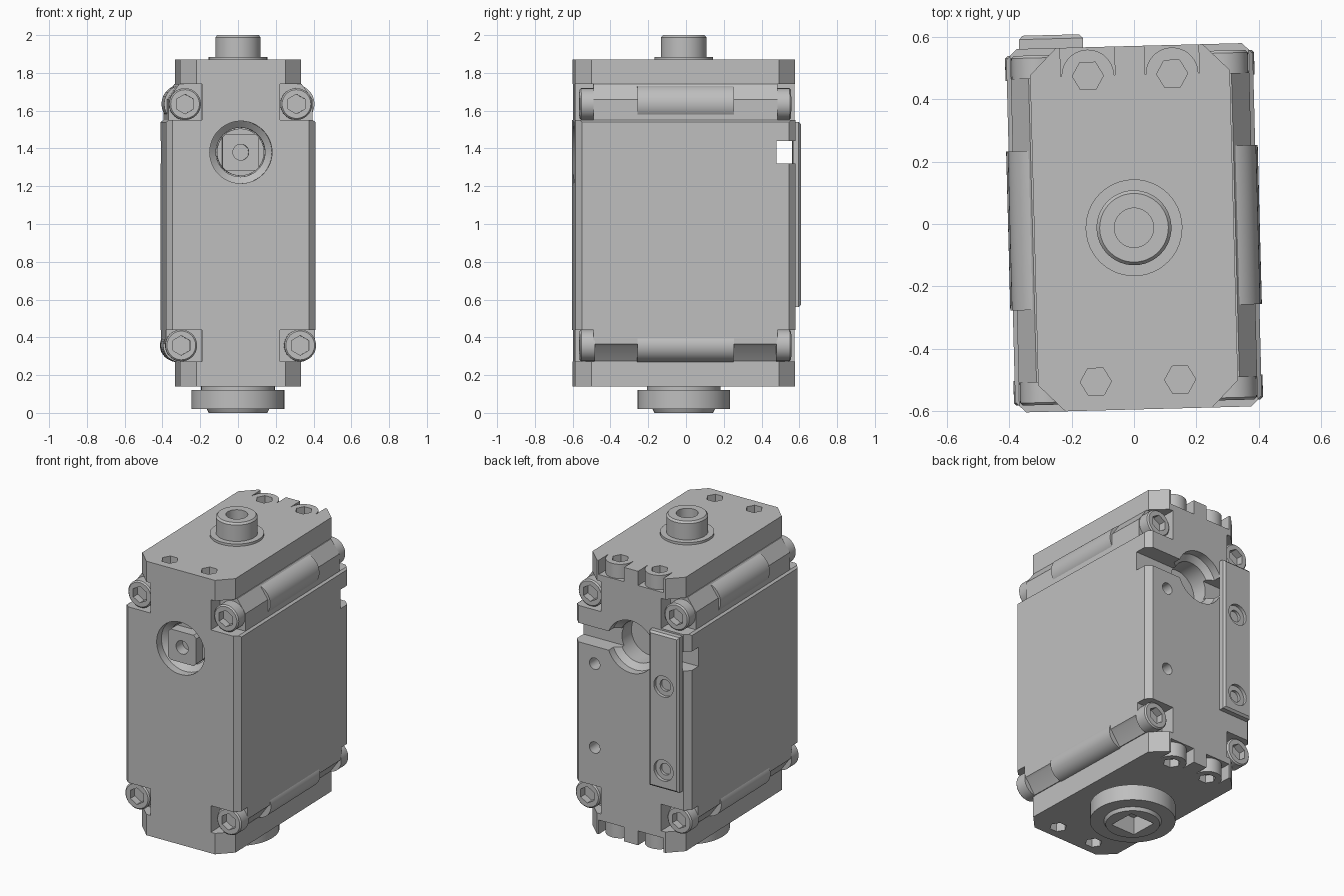
import bpy, bmesh, math
from mathutils import Matrix, Vector

if "Cube" in bpy.data.objects:
    bpy.data.objects.remove(bpy.data.objects["Cube"], do_unlink=True)

metal = bpy.data.materials.new("grey_metal")
metal.use_nodes = True
GREY = (0.52, 0.52, 0.52, 1)
metal.diffuse_color = GREY
metal.node_tree.nodes["Principled BSDF"].inputs["Base Color"].default_value = GREY

parts = []
AXES = {"z": Matrix(), "y": Matrix.Rotation(-math.pi / 2, 4, "X")}


def finish(name, bm, keep=True):
    bmesh.ops.recalc_face_normals(bm, faces=bm.faces)
    mesh = bpy.data.meshes.new(name)
    bm.to_mesh(mesh)
    bm.free()
    mesh.materials.append(metal)
    ob = bpy.data.objects.new(name, mesh)
    bpy.context.collection.objects.link(ob)
    if keep:
        parts.append(ob)
    return ob


def prism(name, pts, axis, a, b, keep=True):
    """Extrude a 2D outline from a to b: (x, y) along z, or (x, z) along y."""
    bm = bmesh.new()
    place = (lambda p, h: (p[0], p[1], h)) if axis == "z" else (lambda p, h: (p[0], h, p[1]))
    low = [bm.verts.new(place(p, a)) for p in pts]
    high = [bm.verts.new(place(p, b)) for p in pts]
    bm.faces.new(low)
    bm.faces.new(high)
    for i in range(len(pts)):
        j = (i + 1) % len(pts)
        bm.faces.new((low[i], low[j], high[j], high[i]))
    return finish(name, bm, keep)


def box(name, x, y, z, keep=True):
    return prism(name, [(x[0], y[0]), (x[1], y[0]), (x[1], y[1]), (x[0], y[1])], "z", *z, keep)


def ngon(c, r, n, turn=0.0):
    return [(c[0] + r * math.cos(2 * math.pi * i / n + turn),
             c[1] + r * math.sin(2 * math.pi * i / n + turn)) for i in range(n)]


def lathe(name, profile, center, axis="z", keep=True, n=48):
    """Solid of revolution from (radius, height) points, capped at both ends."""
    bm = bmesh.new()
    rings = [[bm.verts.new((x, y, h)) for x, y in ngon((0, 0), r, n)] for r, h in profile]
    bm.faces.new(rings[0])
    bm.faces.new(rings[-1])
    for p, q in zip(rings, rings[1:]):
        for i in range(n):
            j = (i + 1) % n
            bm.faces.new((p[i], p[j], q[j], q[i]))
    bm.transform(Matrix.Translation(center) @ AXES[axis])
    return finish(name, bm, keep)


def rod(name, r, a, b, center, axis="z", keep=True):
    return lathe(name, [(r, a), (r, b)], center, axis, keep)


def boolean(ob, other, op="DIFFERENCE"):
    mod = ob.modifiers.new("cut", "BOOLEAN")
    mod.operation, mod.solver, mod.object = op, "EXACT", other
    bpy.context.view_layer.objects.active = ob
    bpy.ops.object.modifier_apply(modifier=mod.name)
    bpy.data.objects.remove(other, do_unlink=True)


def chamfered(w, d, c):
    return [(-w + c, -d), (w - c, -d), (w, -d + c), (w, d - c),
            (w - c, d), (-w + c, d), (-w, d - c), (-w, -d + c)]


D = 0.582                     # half depth of the housing
BORE = 1.38                   # height of the cross bore
SCREWS = [(0.295, 1.635, 1.55, 1.74), (0.315, 0.357, 0.272, 0.44)]

# housing: narrow core with end plates, united with the wide middle
housing = prism("housing", chamfered(0.32, D, 0.085), "z", 0.14, 1.87)
half = [(0.325, 0.275), (0.382, 0.355), (0.395, 0.365), (0.395, 1.54), (0.382, 1.55),
        (0.382, 1.66), (0.325, 1.74)]
middle = prism("middle", half + [(-x, z) for x, z in reversed(half)], "y", -D, D, False)
trim = prism("trim", chamfered(0.41, D + 0.001, 0.05), "z", 0, 2, False)
boolean(middle, trim, "INTERSECT")
boolean(housing, middle, "UNION")

# corner notches for the side screws
for s in (-1, 1):
    for e in (-1, 1):
        for x, z, z0, z1 in SCREWS:
            xs = sorted((s * 0.207, s * 0.5))
            ys = sorted((e * 0.487, e * 0.7))
            boolean(housing, box("notch", xs, ys, (z0, z1), False))

# open pockets at the back for the end plate screws, plain sockets at the front
for s in (-1, 1):
    for z0, z1 in ((1.78, 1.9), (0.1, 0.23)):
        c = (s * 0.135, 0.49)
        boolean(housing, box("pocket", (c[0] - 0.087, c[0] + 0.087), (0.49, 0.7), (z0, z1), False))
        boolean(housing, prism("socket", ngon((c[0], -0.49), 0.05, 6), "z", z0 + 0.03, z1 - 0.03 if z0 < 1 else z1, False))
        boolean(housing, prism("socket", ngon(c, 0.05, 6), "z", z0 + 0.03, z1, False))
        top = 1.87 if z0 > 1 else 0.23
        base = 1.77 if z0 > 1 else 0.14
        if z0 < 1:
            top = 0.24
        head = rod("end_screw_head", 0.084, base, top, (c[0], c[1], 0))
        sock = (1.82, 1.95) if z0 > 1 else (0.05, 0.19)
        boolean(head, prism("socket", ngon(c, 0.05, 6), "z", *sock, False))

# cross bore, back groove and mounting holes
for e in (-1, 1):
    stepped = [(0.165, D + 0.05), (0.165, D - 0.05), (0.13, D - 0.08), (0.13, D - 0.2)]
    boolean(housing, lathe("bore", [(r, e * h) for r, h in stepped], (0, 0, BORE), "y", False))
boolean(housing, box("groove", (-0.6, 0.6), (0.48, 0.8), (1.32, 1.44), False))
HOLES = (1.21, 0.68)
for z in HOLES:
    boolean(housing, rod("hole", 0.036, 0.45, 0.7, (0.25, 0, z), "y", False))

# output shaft with four flats and a centre hole
shaft = rod("output_shaft", 0.125, -D + 0.015, -0.35, (0, 0, BORE), "y")
flats = prism("flats", ngon((0, BORE), 0.097 * math.sqrt(2), 4, math.pi / 4), "y", -0.7, -0.45, False)
ring = rod("ring", 0.3, -0.8, -0.5, (0, 0, BORE), "y", False)
boolean(ring, flats)
boolean(shaft, ring)
boolean(shaft, rod("hole", 0.042, -0.7, -0.5, (0, 0, BORE), "y", False))

# side screws with hex sockets, and rounded sleeves between them
for s in (-1, 1):
    for x, z, z0, z1 in SCREWS:
        rod("side_sleeve", 0.103 if z > 1 else 0.088, -0.255, 0.255, (s * x, 0, z), "y")
        for e in (-1, 1):
            shape = [(0.084, 0.48), (0.084, 0.552), (0.076, 0.56)]
            head = lathe("side_screw_head", [(r, e * h) for r, h in shape], (s * x, 0, z), "y")
            hexa = prism("socket", ngon((s * x, z), 0.052, 6, math.pi / 6), "y",
                         *sorted((e * 0.515, e * 0.7)), False)
            boolean(head, hexa)

# back mounting plate with bevelled rim and counterbored holes
bm = bmesh.new()
bmesh.ops.create_cube(bm, size=1)
bm.transform(Matrix.Translation((-0.25, D + 0.021, 1.05)) @ Matrix.Diagonal((0.205, 0.042, 0.98, 1)))
rim = [e for e in bm.edges if all(v.co.y > D + 0.03 for v in e.verts)]
bmesh.ops.bevel(bm, geom=rim, offset=0.012, segments=1, affect="EDGES")
plate = finish("mounting_plate", bm)
for z in HOLES:
    boolean(plate, rod("counterbore", 0.066, D + 0.022, 0.8, (-0.25, 0, z), "y", False))
    boolean(plate, rod("hole", 0.036, D + 0.005, 0.8, (-0.25, 0, z), "y", False))

# top collar with washer and bore
rod("top_washer", 0.155, 1.865, 1.885, (0, 0, 0))
collar = lathe("top_collar", [(0.12, 1.87), (0.12, 1.988), (0.11, 2.0)], (0, 0, 0))
boolean(collar, rod("hole", 0.063, 1.9, 2.1, (0, 0, 0), "z", False))

# bottom flange with neck, plug and square drive socket
flange = lathe("bottom_flange", [(0.195, 0.15), (0.195, 0.12), (0.245, 0.12), (0.245, 0.02),
                                 (0.165, 0.02), (0.155, 0.0)], (0, 0, 0))
boolean(flange, prism("drive", ngon((0, 0), 0.12, 4, math.pi / 4), "z", -0.1, 0.11, False))

# whole model stands slightly turned; smooth the round surfaces
pose = Matrix.Translation((0, -0.012, 0)) @ Matrix.Rotation(math.radians(1.5), 4, "Z")
bpy.ops.object.select_all(action="DESELECT")
for ob in parts:
    ob.data.transform(pose)
    ob.select_set(True)
bpy.context.view_layer.objects.active = housing
bpy.ops.object.shade_smooth_by_angle(angle=math.radians(25))
